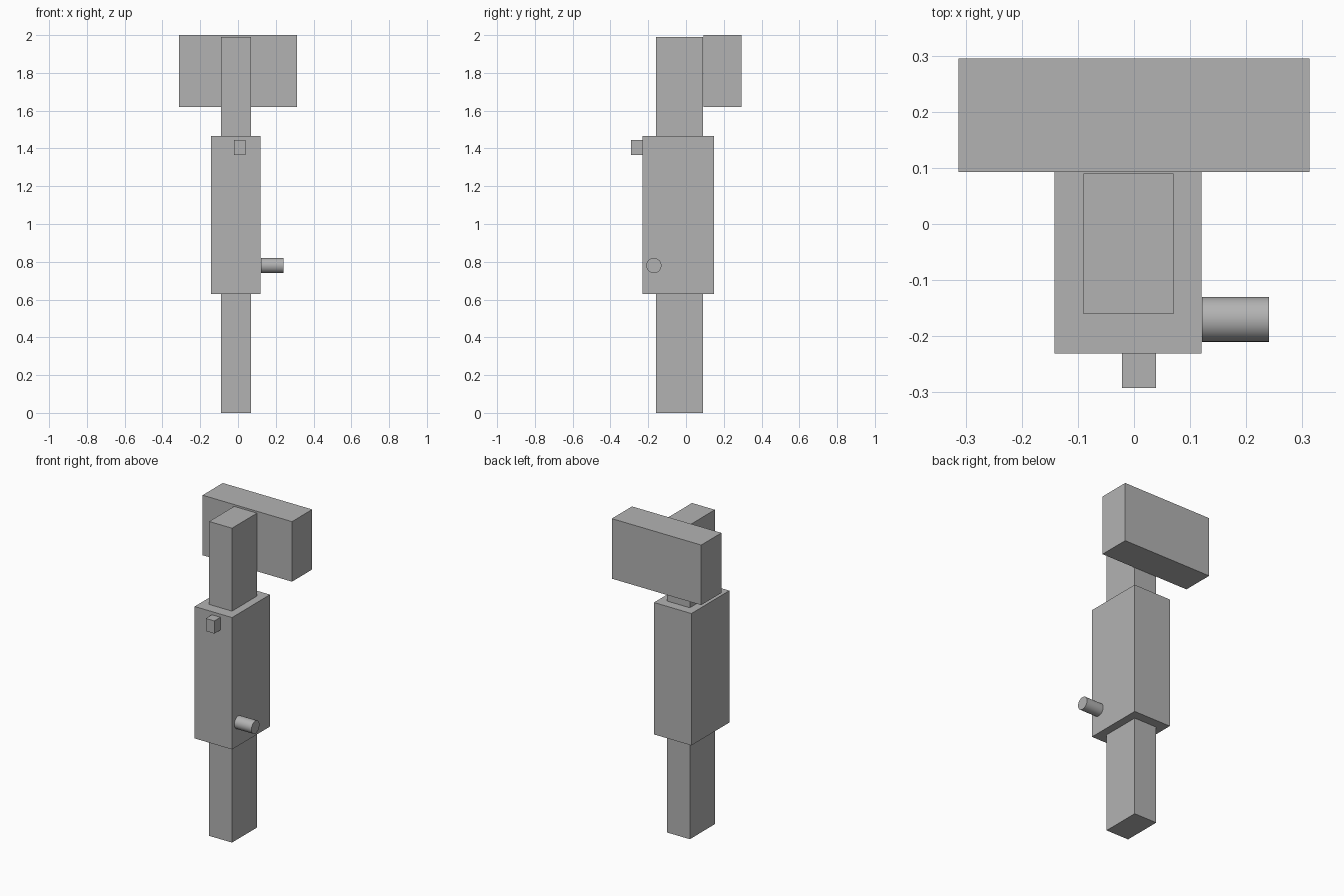
import bpy
import math
from mathutils import Vector

default = bpy.data.objects.get("Cube")
if default:
    bpy.data.objects.remove(default, do_unlink=True)

GREY = (0.45, 0.45, 0.45, 1)
grey = bpy.data.materials.new("plain grey")
grey.use_nodes = True
grey.diffuse_color = GREY
grey.node_tree.nodes["Principled BSDF"].inputs["Base Color"].default_value = GREY


def finish(name):
    obj = bpy.context.object
    obj.name = name
    obj.data.materials.append(grey)
    bpy.ops.object.transform_apply(location=False, rotation=True, scale=True)
    return obj


def box(name, low, high):
    low, high = Vector(low), Vector(high)
    bpy.ops.mesh.primitive_cube_add(size=1, location=(low + high) / 2)
    bpy.context.object.scale = high - low
    return finish(name)


# Square post running through the body
box("post", (-0.09, -0.16, 0), (0.07, 0.09, 1.99))

# Main body sleeve around the post
box("body", (-0.142, -0.231, 0.63), (0.12, 0.149, 1.465))

# Wide block behind the top of the post
box("head_block", (-0.313, 0.093, 1.62), (0.313, 0.295, 2))

# Small block on the front of the body
box("front_button", (-0.021, -0.292, 1.365), (0.039, -0.231, 1.445))

# Round peg on the left side of the body
bpy.ops.mesh.primitive_cylinder_add(vertices=32, radius=0.04, depth=0.12,
                                    location=(0.181, -0.17, 0.78),
                                    rotation=(0, math.pi / 2, 0))
finish("side_peg")
bpy.ops.object.shade_smooth_by_angle()
